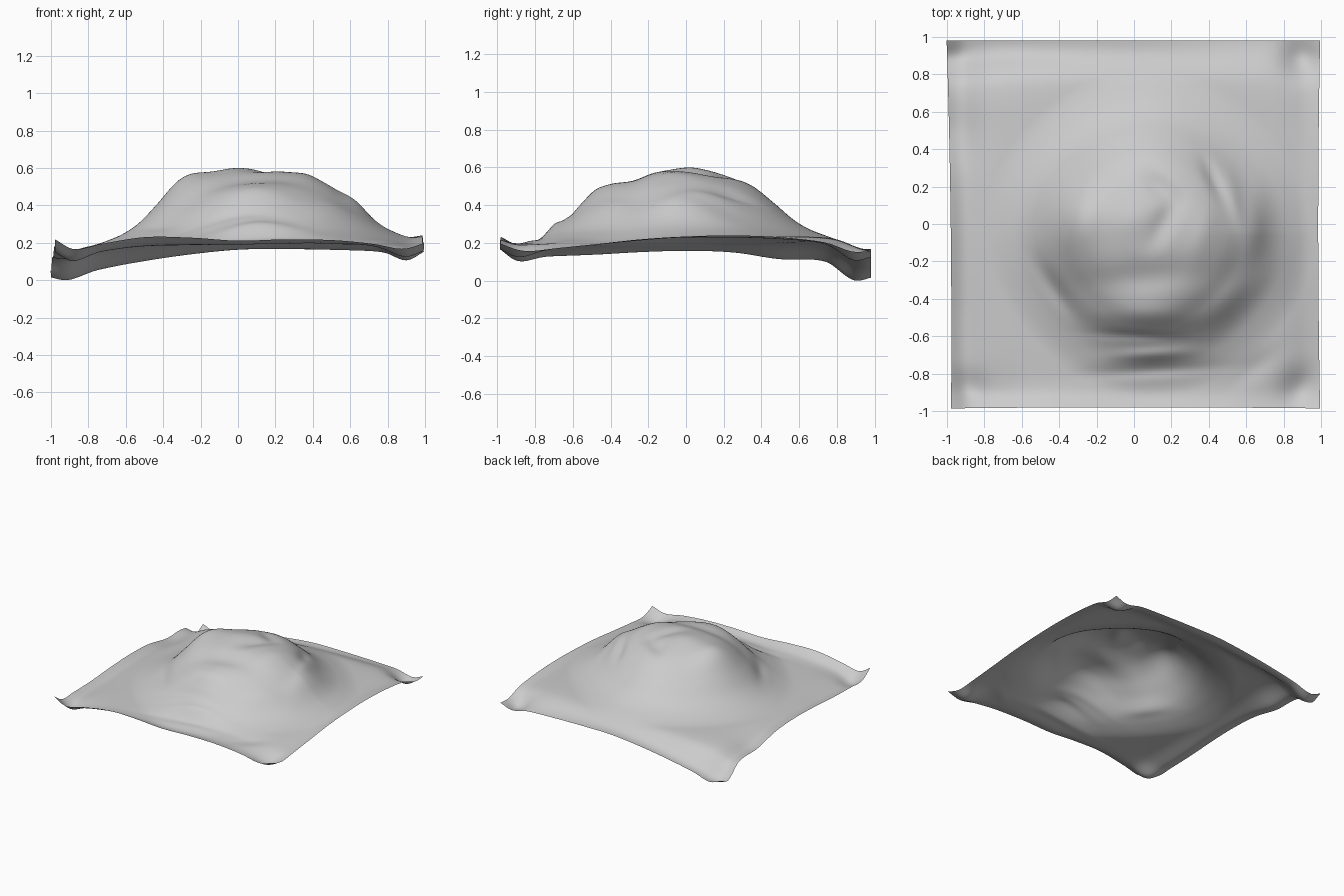
import bpy, bmesh, math

if "Cube" in bpy.data.objects:
    bpy.data.objects.remove(bpy.data.objects["Cube"])

N = 130  # grid divisions of the sheet


def spline(xs, ys, x):
    """Smooth curve through the points (xs, ys)."""
    x = min(max(x, xs[0]), xs[-1])
    i = max(k for k in range(len(xs) - 1) if xs[k] <= x)

    def slope(k):
        a, b = max(k - 1, 0), min(k + 1, len(xs) - 1)
        return (ys[b] - ys[a]) / (xs[b] - xs[a])
    h = xs[i + 1] - xs[i]
    t = (x - xs[i]) / h
    return ((2*t**3 - 3*t*t + 1) * ys[i] + (t**3 - 2*t*t + t) * h * slope(i)
            + (3*t*t - 2*t**3) * ys[i + 1] + (t**3 - t*t) * h * slope(i + 1))


# Height of the sheet along its four edges
T = [-1, -.9, -.75, -.5, -.25, 0, .25, .5, .75, .9, 1]
FRONT = [.225, .18, .20, .235, .23, .213, .22, .218, .20, .195, .21]
BACK = [.06, .025, .065, .11, .145, .168, .17, .167, .16, .15, .17]
LEFT = [.225, .17, .16, .165, .18, .187, .175, .13, .12, .025, .06]
RIGHT = [.21, .19, .175, .195, .22, .235, .242, .235, .21, .18, .17]

# Mound under the sheet: radius by direction (every 45 degrees from +x) and profile
CX, CY = .08, -.05
RADII = [.76, .72, .755, .735, .75, .71, .75, .73, .76]
PT = [0, .2, .4, .55, .7, .85, 1, 1.2, 3]
PZ = [.37, .365, .335, .28, .19, .095, .035, 0, 0]

# Folds and bumps: x, y, length, width, turn in degrees, height
FOLDS = [
    (-.02, .02, .14, .12, 0, .02), (-.30, .03, .18, .13, 80, .05),
    (.37, -.05, .14, .06, 75, .008), (.14, .2, .12, .06, -40, -.025),
    (.17, .02, .14, .06, 60, -.02), (.05, -.3, .32, .1, 5, -.035),
    (.05, -.5, .25, .06, 0, .015), (.43, .24, .12, .035, -65, -.02),
    (.55, .1, .14, .04, -75, .015), (.0, -.61, .2, .025, -3, -.012),
    (.1, -.71, .2, .035, 3, .02), (.1, -.80, .3, .035, 3, -.015),
    (-.43, -.36, .18, .045, -55, -.015),
    (.52, -.42, .22, .08, 45, .025), (.65, -.02, .2, .08, 90, .03),
    (.9, -.9, .12, .1, 40, -.05), (-.9, -.9, .11, .09, -30, -.025),
    (.9, .9, .1, .1, 0, -.055), (.65, -.78, .15, .06, 35, -.012),
]


def height(u, v):
    # edges blended into a gently tilted middle
    a, b = (u + 1) / 2, (v + 1) / 2
    edge = ((1 - a) * spline(T, LEFT, v) + a * spline(T, RIGHT, v)
            + (1 - b) * spline(T, FRONT, u) + b * spline(T, BACK, u)
            - (1 - a) * (1 - b) * LEFT[0] - a * (1 - b) * RIGHT[0]
            - (1 - a) * b * LEFT[-1] - a * b * RIGHT[-1])
    flat = .212 + .027 * u + .012 * v
    wu, wv = (math.exp(-((1 - abs(c)) / .17) ** 1.5) for c in (u, v))
    z = flat + (edge - flat) * (1 - (1 - wu) * (1 - wv))
    # mound
    ang = math.degrees(math.atan2(v - CY, u - CX)) % 360
    rad = spline([45 * k for k in range(9)], RADII, ang)
    z += spline(PT, PZ, math.hypot(u - CX, v - CY) / rad)
    # folds
    for x, y, l, w, turn, h in FOLDS:
        c, s = math.cos(math.radians(turn)), math.sin(math.radians(turn))
        p, q = (u - x) * c + (v - y) * s, (v - y) * c - (u - x) * s
        z += h * math.exp(-(p / l) ** 2 - (q / w) ** 2)
    return z


# Draped sheet
bm = bmesh.new()
bmesh.ops.create_grid(bm, x_segments=N, y_segments=N, size=1)
for vert in bm.verts:
    u, v = vert.co.x, vert.co.y
    x = u * (.98 + .01 * v * v) + (-.012 * u * u * v if u < 0 else .005 * u)
    y = v * (.98 + .006 * u * u * (v < 0))
    vert.co = (x, y, height(u, v))
# lower only the drooping back left corner until it touches the floor
low = min(vert.co.z for vert in bm.verts)
for vert in bm.verts:
    d2 = (vert.co.x + 1) ** 2 + (vert.co.y - .98) ** 2
    vert.co.z -= low * math.exp(-d2 / .1)
low = min(vert.co.z for vert in bm.verts)
for vert in bm.verts:
    vert.co.z -= low
mesh = bpy.data.meshes.new("draped_sheet")
bm.to_mesh(mesh)
bm.free()
mesh.shade_smooth()
sheet = bpy.data.objects.new("draped_sheet", mesh)
bpy.context.collection.objects.link(sheet)
mat = bpy.data.materials.new("light grey cloth")
mat.diffuse_color = (.6, .6, .6, 1)
mat.use_nodes = True
mat.node_tree.nodes["Principled BSDF"].inputs["Base Color"].default_value = mat.diffuse_color
mesh.materials.append(mat)
